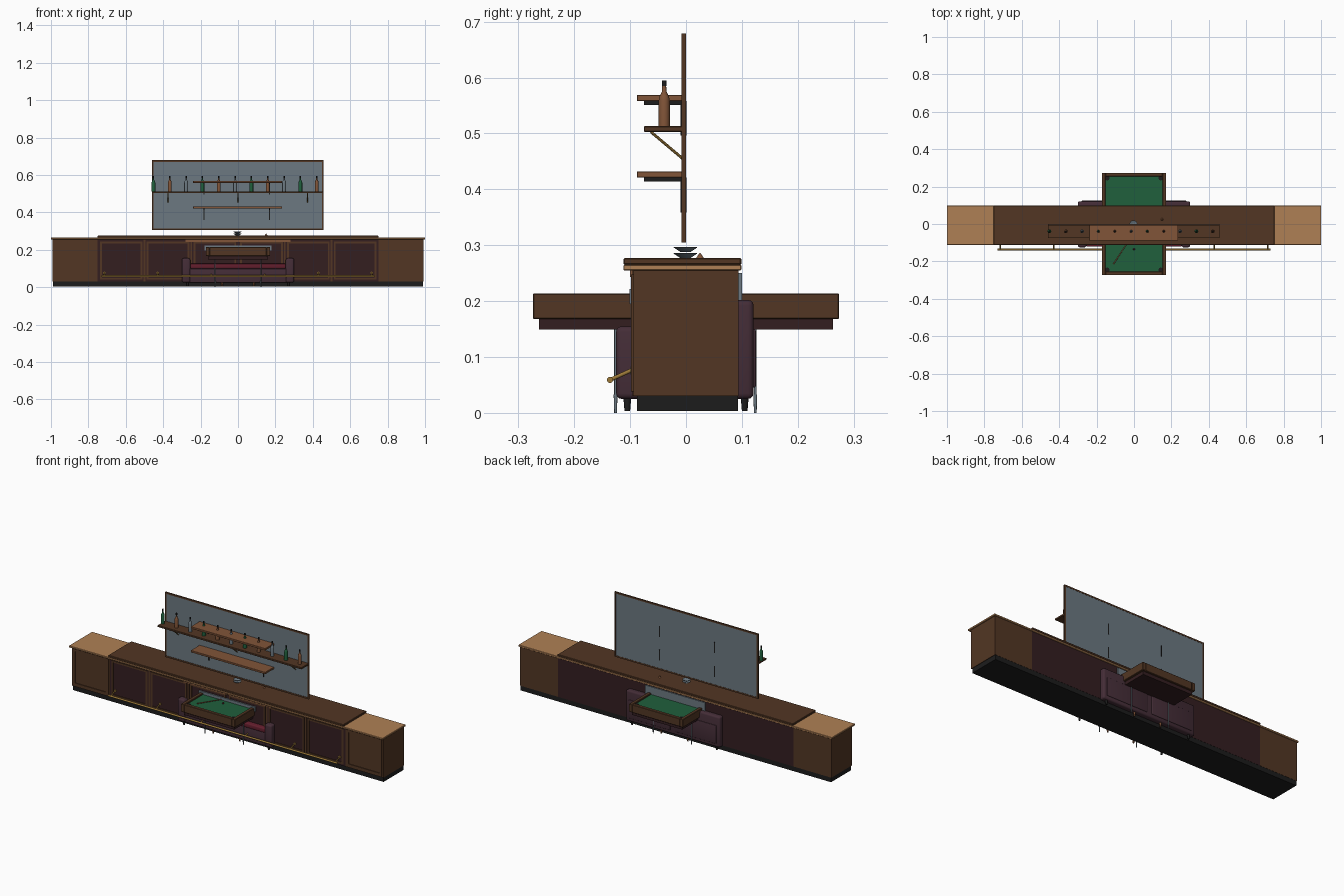
import bpy, bmesh, math
from mathutils import Vector

if "Cube" in bpy.data.objects:
    bpy.data.objects.remove(bpy.data.objects["Cube"])


def mat(name, r, g, b):
    m = bpy.data.materials.new(name)
    m.diffuse_color = (r, g, b, 1)
    m.use_nodes = True
    m.node_tree.nodes["Principled BSDF"].inputs["Base Color"].default_value = m.diffuse_color
    return m


DARK = mat("dark wood", 0.085, 0.037, 0.017)
LIGHT = mat("light wood", 0.43, 0.216, 0.09)
MID = mat("mid wood", 0.22, 0.09, 0.04)
MAROON = mat("maroon panel", 0.034, 0.013, 0.0145)
PLUM = mat("plum leather", 0.058, 0.026, 0.038)
RED = mat("red cushion", 0.125, 0.013, 0.026)
GLASS = mat("mirror grey", 0.15, 0.19, 0.22)
GREEN = mat("green felt", 0.014, 0.115, 0.045)
BLACK = mat("black", 0.012, 0.012, 0.012)
BRASS = mat("brass", 0.33, 0.19, 0.04)


def finish(name, bm, m):
    me = bpy.data.meshes.new(name)
    bmesh.ops.recalc_face_normals(bm, faces=bm.faces)
    bm.to_mesh(me)
    bm.free()
    me.materials.append(m)
    ob = bpy.data.objects.new(name, me)
    bpy.context.collection.objects.link(ob)
    return ob


def smooth(ob):
    bpy.ops.object.select_all(action='DESELECT')
    ob.select_set(True)
    bpy.context.view_layer.objects.active = ob
    bpy.ops.object.shade_smooth_by_angle(angle=math.radians(40))


def box(name, m, x, y, z, bevel=0, seg=1):
    bm = bmesh.new()
    bmesh.ops.create_cube(bm, size=1)
    for v in bm.verts:
        v.co = [r[0] + (c + 0.5) * (r[1] - r[0]) for c, r in zip(v.co, (x, y, z))]
    if bevel:
        bmesh.ops.bevel(bm, geom=bm.edges[:], offset=bevel, segments=seg, profile=0.5, affect='EDGES')
    ob = finish(name, bm, m)
    if seg > 1:
        smooth(ob)
    return ob


def rod(name, m, a, b, r1, r2=None, n=12):
    a, b = Vector(a), Vector(b)
    bm = bmesh.new()
    bmesh.ops.create_cone(bm, cap_ends=True, segments=n, radius1=r1,
                          radius2=r1 if r2 is None else r2, depth=(b - a).length)
    rot = (b - a).to_track_quat('Z', 'Y').to_matrix().to_4x4()
    bmesh.ops.transform(bm, matrix=rot, verts=bm.verts)
    bmesh.ops.translate(bm, vec=(a + b) / 2, verts=bm.verts)
    ob = finish(name, bm, m)
    smooth(ob)
    return ob


def lathe(name, m, profile, at, n=16):
    bm = bmesh.new()
    vs = [bm.verts.new((r, 0, z)) for r, z in profile]
    es = [bm.edges.new(p) for p in zip(vs, vs[1:])]
    bmesh.ops.spin(bm, geom=vs + es, cent=(0, 0, 0), axis=(0, 0, 1), angle=math.tau, steps=n)
    bmesh.ops.remove_doubles(bm, verts=bm.verts, dist=1e-5)
    bmesh.ops.translate(bm, vec=at, verts=bm.verts)
    ob = finish(name, bm, m)
    smooth(ob)
    return ob


def frame(name, m, x, y, z, w):
    # Four strips around a rectangle in the xz plane
    for s, xa, xb in (("left", x[0], x[0] + w), ("right", x[1] - w, x[1])):
        box(f"{name}_{s}", m, (xa, xb), y, z)
    for s, za, zb in (("bottom", z[0], z[0] + w), ("top", z[1] - w, z[1])):
        box(f"{name}_{s}", m, (x[0] + w, x[1] - w), y, (za, zb))


# Bar: plinth, body, worktops
box("plinth", BLACK, (-0.99, 0.99), (-0.088, 0.093), (0.003, 0.03))
box("bar_body", MAROON, (-0.75, 0.75), (-0.094, 0.094), (0.03, 0.255))
for s, n in ((-1, "left"), (1, "right")):
    xs = sorted((s * 0.75, s * 0.993))
    box(f"end_cabinet_{n}", DARK, xs, (-0.094, 0.094), (0.03, 0.255))
    frame(f"end_panel_{n}", DARK, (xs[0] + 0.008, xs[1] - 0.008), (-0.098, -0.094), (0.038, 0.248), 0.014)
box("counter", LIGHT, (-1, 1), (-0.112, 0.099), (0.255, 0.265), 0.0015)
box("bar_top", DARK, (-0.75, 0.75), (-0.112, 0.099), (0.265, 0.277), 0.002)
box("counter_trim", MID, (-0.28, 0.28), (-0.1, -0.094), (0.243, 0.255))

# Framed front panels
for i in range(6):
    x = -0.75 + i * 0.25
    frame(f"front_panel_{i}", DARK, (x + 0.012, x + 0.24), (-0.098, -0.094), (0.04, 0.245), 0.01)
for x in (-0.5, -0.25, 0.25, 0.5):
    box("panel_stile", DARK, (x - 0.005, x + 0.005), (-0.096, -0.094), (0.03, 0.255))

# Brass foot rail with angled brackets and end balls
rod("foot_rail", BRASS, (-0.73, -0.136, 0.059), (0.73, -0.136, 0.059), 0.0055)
for i in range(6):
    x = -0.715 + i * 0.286
    rod("rail_bracket", BRASS, (x, -0.136, 0.059), (x, -0.094, 0.078), 0.0035)
    rod("rail_flange", BRASS, (x, -0.099, 0.076), (x, -0.094, 0.076), 0.007)

# Games table through the bar
T, Y = 0.172, 0.274
for s in (-1, 1):
    box("table_side_rail", DARK, sorted((s * (T - 0.02), s * T)), (-Y, Y), (0.168, 0.214), 0.002)
    box("table_end_rail", DARK, (-T + 0.02, T - 0.02), sorted((s * (Y - 0.02), s * Y)), (0.168, 0.214), 0.002)
box("table_felt", GREEN, (-T + 0.02, T - 0.02), (-Y + 0.02, Y - 0.02), (0.168, 0.206))
box("table_apron", MAROON, (-T + 0.012, T - 0.012), (-0.263, 0.263), (0.149, 0.168))
for sx in (-1, 1):
    for sy in (-1, 1):
        rod("table_pocket", BLACK, (sx * (T - 0.029), sy * (Y - 0.029), 0.2),
            (sx * (T - 0.029), sy * (Y - 0.029), 0.208), 0.012, n=16)
rod("cue", MID, (-0.11, -0.215, 0.209), (-0.035, -0.1, 0.209), 0.003, 0.002, 8)
rod("table_ball", RED, (0, -0.135, 0.206), (0, -0.135, 0.214), 0.005, 0.003)

# Steel plates beside the table
box("front_plate", GLASS, (-0.18, 0.18), (-0.101, -0.094), (0.195, 0.222))
box("back_plate", GLASS, (-0.19, 0.19), (0.094, 0.1), (0.2, 0.25))

# Sofa: base, arms, seat, back with two raised panels
box("sofa_base", PLUM, (-0.26, 0.26), (-0.118, 0.095), (0.025, 0.1), 0.004, 3)
box("seat_cushion", RED, (-0.255, 0.255), (-0.121, 0.09), (0.1, 0.126), 0.006, 3)
box("sofa_back", PLUM, (-0.3, 0.3), (0.07, 0.121), (0.025, 0.202), 0.01, 3)
for s in (-1, 1):
    box("sofa_arm", PLUM, sorted((s * 0.255, s * 0.3)), (-0.125, 0.1), (0.025, 0.155), 0.01, 3)
    box("back_pad", PLUM, sorted((s * 0.015, s * 0.28)), (0.115, 0.125), (0.045, 0.15), 0.004, 3)
    for y in (-0.105, 0.105):
        rod("sofa_foot", BLACK, (s * 0.27, y, 0.003), (s * 0.27, y, 0.027), 0.005, 0.007)
        rod("inner_foot", MID, (s * 0.085, y, 0.003), (s * 0.085, y, 0.027), 0.004, 0.006)
    for y in (-0.126, 0.124):
        rod("steel_leg", GLASS, (s * 0.122, y, 0), (s * 0.122, y, 0.15), 0.0025)
        rod("steel_leg_tip", GLASS, (s * 0.122, y, 0.003), (s * 0.122, y, 0.033), 0.0025, 0.0035)

# Wall mirror
MX = (-0.46, 0.457)
frame("mirror_frame", DARK, MX, (-0.008, 0), (0.305, 0.679), 0.009)
box("mirror_glass", GLASS, (MX[0] + 0.009, MX[1] - 0.009), (-0.006, -0.001), (0.314, 0.67))

# Short shelves on black brackets
for z in (0.432, 0.569):
    box("short_shelf", MID, (-0.24, 0.235), (-0.088, -0.007), (z - 0.011, z), 0.001)
    for x in (-0.182, 0.168):
        box("bracket_arm", BLACK, (x - 0.003, x + 0.003), (-0.075, -0.004), (z - 0.018, z - 0.011))
        box("bracket_plate", BLACK, (x - 0.003, x + 0.003), (-0.01, 0.001), (z - 0.073, z - 0.011))

# Long bottle shelf with diagonal braces
box("bottle_shelf", DARK, MX, (-0.075, -0.007), (0.503, 0.513), 0.001)
for x in (-0.375, 0, 0.372):
    rod("shelf_brace", BRASS, (x, -0.063, 0.503), (x, -0.006, 0.455), 0.0025, n=8)

# Bottles in three repeating colours
PROFILE = [(0, 0), (0.01, 0), (0.01, 0.046), (0.0085, 0.053), (0.004, 0.062), (0.0035, 0.074), (0, 0.074)]
for i in range(11):
    at = (-0.452 + i * 0.0873, -0.039, 0.513)
    lathe(f"bottle_{i}", (GREEN, MID, GLASS)[i % 3], PROFILE, at)
    rod(f"bottle_cap_{i}", BLACK, (at[0], at[1], 0.585), (at[0], at[1], 0.595), 0.0042)

# Stacked bowls and a small cone on the bar top
BOWL = [(0, 0), (0.009, 0), (0.021, 0.008), (0.021, 0.009), (0.009, 0.003), (0, 0.002)]
for z in (0.277, 0.288):
    lathe("bowl", GLASS, BOWL, (-0.003, -0.001, z), 20)
rod("small_cone", MID, (0.15, 0.025, 0.277), (0.15, 0.025, 0.286), 0.007, 0.001, 8)
